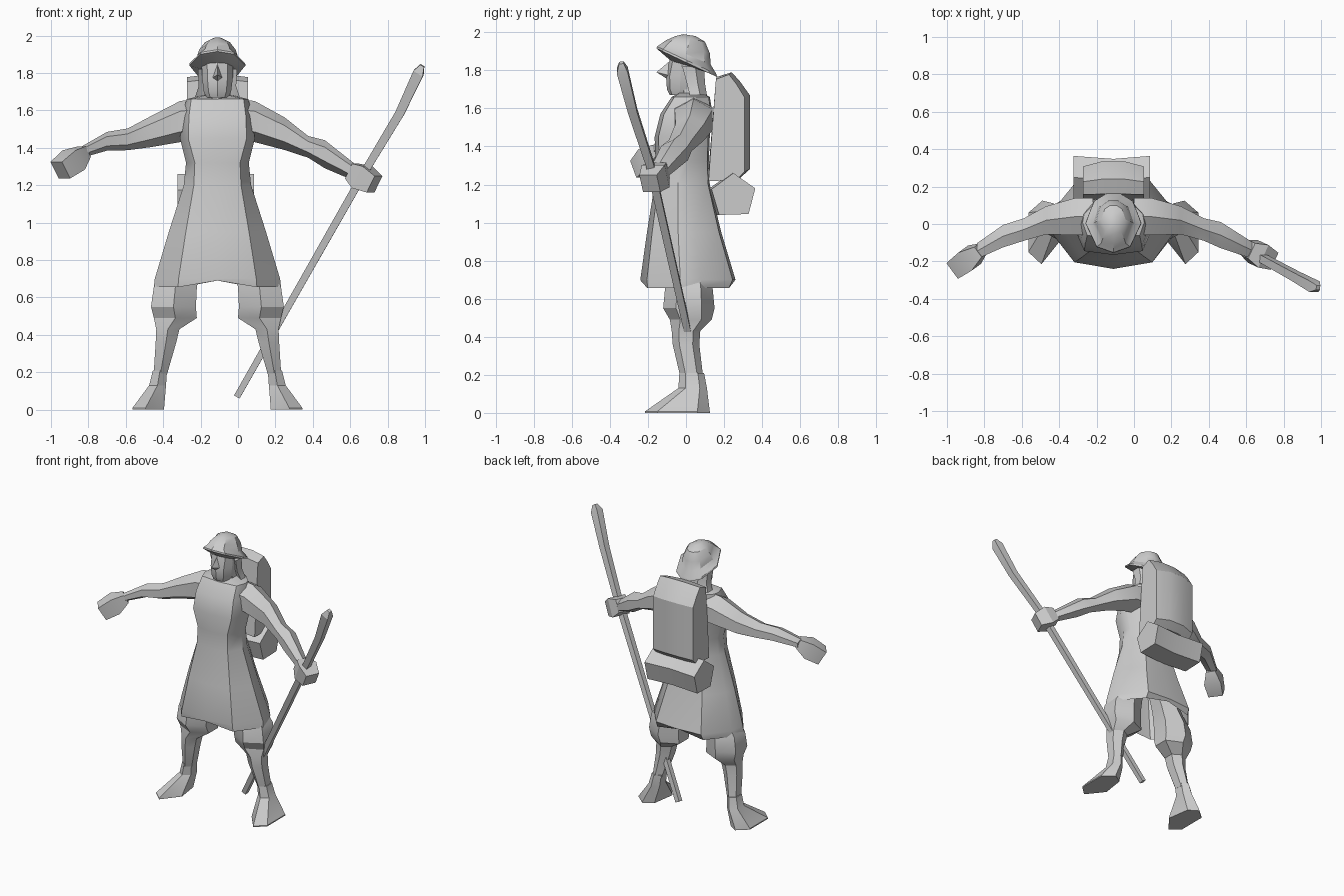
import bpy, bmesh, math
from mathutils import Vector

if "Cube" in bpy.data.objects:
    bpy.data.objects.remove(bpy.data.objects["Cube"])

CX = -0.11  # body centre line

grey = bpy.data.materials.new("stone grey")
grey.diffuse_color = (0.6, 0.6, 0.6, 1)
grey.use_nodes = True
grey.node_tree.nodes["Principled BSDF"].inputs["Base Color"].default_value = grey.diffuse_color


def finish(name, bm, angle=28):
    bmesh.ops.remove_doubles(bm, verts=bm.verts, dist=0.0005)
    bmesh.ops.recalc_face_normals(bm, faces=bm.faces)
    me = bpy.data.meshes.new(name)
    bm.to_mesh(me)
    bm.free()
    me.materials.append(grey)
    ob = bpy.data.objects.new(name, me)
    bpy.context.collection.objects.link(ob)
    bpy.ops.object.select_all(action='DESELECT')
    ob.select_set(True)
    bpy.context.view_layer.objects.active = ob
    bpy.ops.object.shade_smooth_by_angle(angle=math.radians(angle))
    return ob


def loft(name, rings, start=True, end=True, angle=28):
    """Skin a list of point rings, optionally closing the ends."""
    bm = bmesh.new()
    vs = [[bm.verts.new(p) for p in r] for r in rings]
    n = len(vs[0])
    for a, b in zip(vs, vs[1:]):
        for i in range(n):
            j = (i + 1) % n
            bm.faces.new((a[i], a[j], b[j], b[i]))
    if start:
        bm.faces.new(vs[0])
    if end:
        bm.faces.new(vs[-1])
    return finish(name, bm, angle)


def unit(n):
    """Regular polygon stretched to fill -1..1 on both axes."""
    p = [(math.cos((i + .5) * 2 * math.pi / n), math.sin((i + .5) * 2 * math.pi / n)) for i in range(n)]
    mx, my = max(abs(a) for a, b in p), max(abs(b) for a, b in p)
    return [(a / mx, b / my) for a, b in p]


def flat_ring(x, y, z, rx, ry, n=6):
    return [(x + rx * a, y + ry * b, z) for a, b in unit(n)]


def side_ring(x, y, z, ry, rz, n=6):
    return [(x, y + ry * a, z + rz * b) for a, b in unit(n)]


def mirrored(half):
    """Half outline (front centre first) to a closed outline."""
    return half + [(-a, b) for a, b in reversed(half) if a > 0]


def body_ring(half, z, hw, y0, y1):
    return [Vector((CX + hw * a, y0 + (y1 - y0) * t, z)) for a, t in mirrored(half)]


# tunic: the front panel widens from hem to chest
def coat(front):
    return [(0, 0), (front, .07), (1, .42), (.95, .64), (.55, .97), (0, 1)]

rings = [body_ring(coat(f), *r) for f, *r in [
    (.62, .655, .34, -.235, .24), (.62, .70, .335, -.24, .26), (.65, .95, .26, -.205, .185),
    (.7, 1.2, .18, -.165, .125), (.72, 1.32, .168, -.16, .12), (.78, 1.45, .20, -.165, .125),
    (.8, 1.57, .19, -.135, .14), (.85, 1.66, .165, -.075, .125), (.8, 1.68, .08, -.045, .09)]]
for i in (0, 5):
    rings[0][i].z = .69
rings[-1][0].z = 1.655
loft("tunic", rings, start=False, angle=32)

# legs and feet
sole = [(.455, .06), (.38, .125), (.31, .08), (.285, -.09), (.385, -.215), (.455, -.15)]
for s, side in ((-1, "right"), (1, "left")):
    def place(r):
        return [(CX + s * x, y, z) for x, y, z in r]
    leg = [(.10, .02, .95, .08, .08), (.185, .015, .75, .095, .105), (.225, .015, .655, .115, .125),
           (.235, .015, .55, .12, .135), (.225, .025, .49, .115, .11), (.265, 0, .43, .062, .075),
           (.275, 0, .36, .055, .07), (.305, .03, .19, .036, .06)]
    loft(side + "_leg", [place(flat_ring(*r)) for r in leg])
    foot = [flat_ring(.307, .03, .21, .038, .065), flat_ring(.32, .035, .13, .045, .075),
            [(x, y, .008) for x, y in sole], [(x, y, 0) for x, y in sole]]
    loft(side + "_foot", [place(r) for r in foot])

# arms
loft("left_arm", [side_ring(*r) for r in [
    (0, .04, 1.55, .10, .11), (.09, .04, 1.54, .10, .11), (.25, .02, 1.475, .075, .087),
    (.375, -.03, 1.405, .06, .058), (.465, -.06, 1.365, .07, .075), (.63, -.14, 1.265, .045, .045)]])
loft("right_arm", [side_ring(*r) for r in [
    (-.22, .04, 1.55, .10, .11), (-.31, .04, 1.54, .10, .11), (-.47, .02, 1.485, .075, .082),
    (-.59, -.03, 1.445, .06, .058), (-.70, -.065, 1.435, .06, .05), (-.84, -.145, 1.375, .042, .03)]])

# hands: blocky fists, tilted along the forearm
def fist(name, start, end, r0, r1, r2):
    a, b = Vector(start), Vector(end)
    d = (b - a).normalized()
    u = d.cross(Vector((0, 0, 1))).normalized()
    v = u.cross(d)
    loft(name, [[a + (b - a) * t + u * (r * p) + v * (r * q) for p, q in unit(4)]
                for t, r in ((0, r0), (.45, r1), (1, r2))])

fist("left_hand", (.61, -.135, 1.275), (.73, -.19, 1.205), .045, .066, .05)
fist("right_hand", (-.82, -.14, 1.38), (-.95, -.235, 1.28), .033, .06, .052)

# walking staff, swept with a four-sided section
path = [(-.005, .09, .07, .017), (.70, -.19, 1.31, .021), (.865, -.28, 1.585, .024),
        (.965, -.335, 1.80, .029), (.985, -.34, 1.84, .012)]
across = Vector((.86, 0, -.5))
rings = []
for x, y, z, r in path:
    u, v = across * r, Vector((.1, .98, .15)) * r
    c = Vector((x, y, z))
    rings.append([c + u + v, c - u + v, c - u - v, c + u - v])
loft("staff", rings)

# neck, head, hair
face = [(0, 0), (.65, .1), (1, .4), (.9, .8), (.4, 1)]
loft("neck", [flat_ring(CX, .02, 1.62, .075, .06, 8), flat_ring(CX, .01, 1.76, .065, .06, 8)])
loft("head", [body_ring(face, *r) for r in [
    (1.67, .06, -.085, .04), (1.70, .073, -.10, .07), (1.77, .082, -.105, .085), (1.86, .085, -.085, .085)]])
back = [(0, .3), (.62, .25), (1, 0), (1, .6), (.55, 1)]
loft("hair", [body_ring(back, *r) for r in [
    (1.67, .12, .02, .11), (1.73, .10, .005, .10), (1.82, .105, -.02, .095)]])

# nose wedge
bm = bmesh.new()
top, tip, base, l, r = [bm.verts.new(p) for p in [
    (CX, -.09, 1.845), (CX, -.155, 1.79), (CX, -.10, 1.755), (CX - .025, -.095, 1.775), (CX + .025, -.095, 1.775)]]
for f in ((top, l, tip), (top, tip, r), (tip, l, base), (tip, base, r)):
    bm.faces.new(f)
finish("nose", bm)

# hat: brim tipped up at the front, then a dome
def hat_ring(hw, y0, y1, z0, z1):
    pts = mirrored([(0, 0), (.6, .1), (1, .5), (.7, .87), (0.25, 1)])
    return [(CX + hw * a, y0 + (y1 - y0) * t, z0 + (z1 - z0) * t) for a, t in pts]

loft("hat", [hat_ring(*r) for r in [
    (.10, -.08, .10, 1.85, 1.80), (.15, -.155, .163, 1.915, 1.765), (.148, -.152, .16, 1.925, 1.78),
    (.11, -.13, .13, 1.94, 1.83), (.098, -.105, .125, 1.958, 1.89),
    (.066, -.055, .10, 1.98, 1.95), (.025, -.015, .05, 1.99, 1.98)]], angle=32)

# backpack (bulging at its middle) and bedroll: side profiles swept across
pack = [(.16, 1.765), (.24, 1.79), (.285, 1.74), (.335, 1.67), (.335, 1.28), (.285, 1.235), (.115, 1.23), (.13, 1.42)]
loft("backpack", [[(CX + x, .14 + (y - .14) * f, z - dz) for y, z in pack]
                  for x, f, dz in [(-.163, .86, .012), (-.06, 1, 0), (.06, 1, 0), (.163, .86, .012)]])
roll = [(.245, 1.26), (.36, 1.18), (.325, 1.045), (.17, 1.04), (.13, 1.175)]
loft("bedroll", [[(CX + x, y + dy, z) for y, z in roll] for x, dy in [(-.213, .004), (0, -.012), (.195, .004)]])
